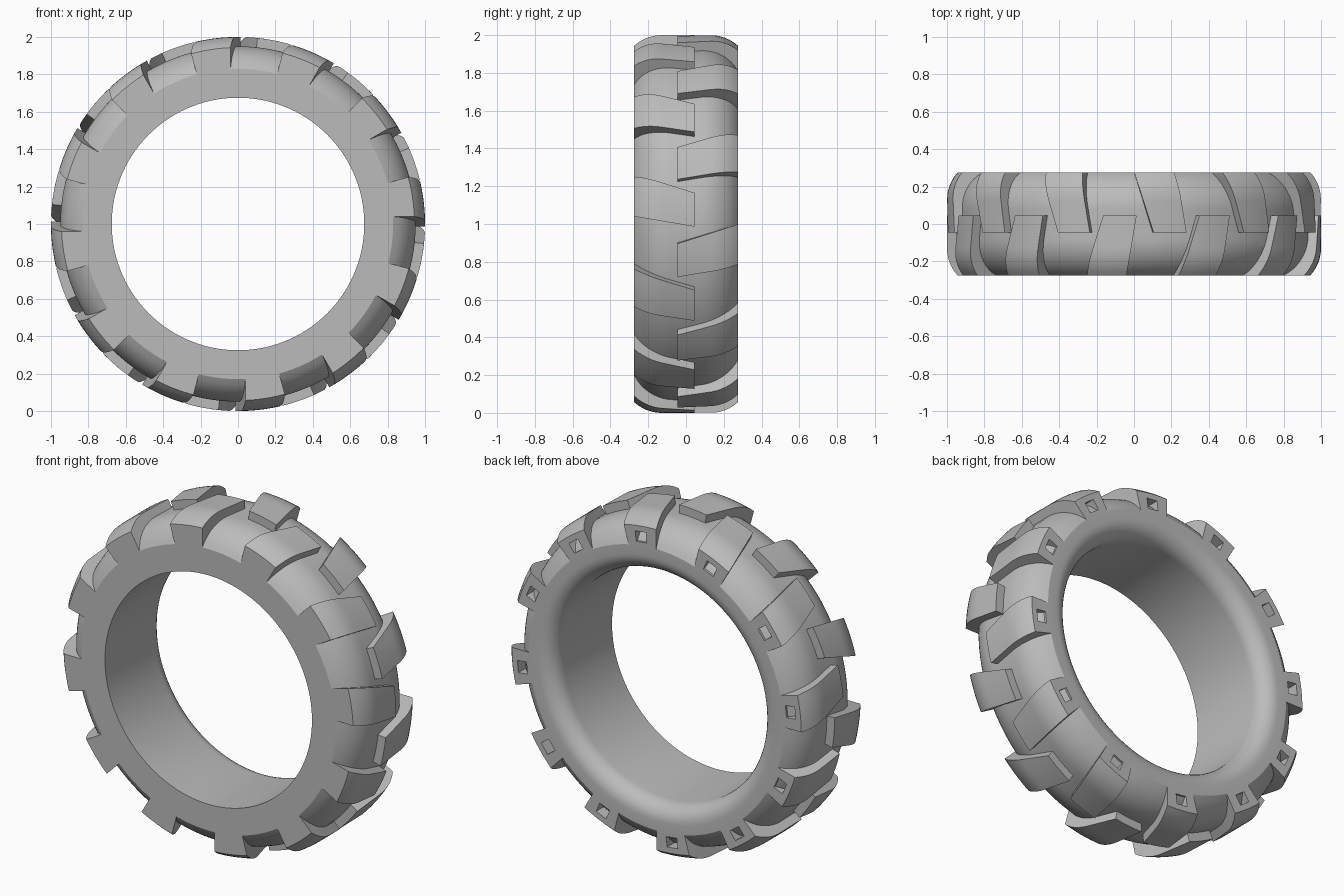
import bpy
import bmesh
from math import sin, cos, asin, pi, radians, sqrt

cube = bpy.data.objects.get("Cube")
if cube:
    bpy.data.objects.remove(cube, do_unlink=True)

HALF = 0.275      # half width of the tyre
BORE = 0.675      # inner radius
FILLET = 0.1      # rounding of the rear bore edge
LUGS = 12         # lugs on each side
INNER = 0.045     # how far each lug reaches past the middle
ACROSS = 6        # steps across a lug

rubber = bpy.data.materials.new("grey rubber")
rubber.use_nodes = True
colour = (0.5, 0.5, 0.5, 1)
rubber.diffuse_color = colour
rubber.node_tree.nodes["Principled BSDF"].inputs["Base Color"].default_value = colour


def shoulder(y, flat, top, radius):
    """Radius of a surface that is level in the middle and rounds off at the sides."""
    d = max(0, abs(y) - flat)
    return top - radius + sqrt(radius ** 2 - d ** 2)


def casing_radius(y):
    return shoulder(y, 0.08, 0.95, 0.218)


def lug_radius(y):
    return shoulder(y, 0.13, 1.0, 0.215)


def loft(name, rings, close_ends):
    """Skin a series of equal closed rings."""
    bm = bmesh.new()
    loops = [[bm.verts.new(p) for p in ring] for ring in rings]
    pairs = list(zip(loops, loops[1:]))
    if close_ends:
        bm.faces.new(loops[0])
        bm.faces.new(loops[-1])
    else:
        pairs.append((loops[-1], loops[0]))
    for a, b in pairs:
        for i in range(len(a)):
            j = (i + 1) % len(a)
            bm.faces.new((a[i], a[j], b[j], b[i]))
    bmesh.ops.recalc_face_normals(bm, faces=bm.faces)
    mesh = bpy.data.meshes.new(name)
    bm.to_mesh(mesh)
    bm.free()
    mesh.materials.append(rubber)
    return mesh


def place(name, mesh, turn=0):
    ob = bpy.data.objects.new(name, mesh)
    ob.location.z = 1
    ob.rotation_euler.y = turn
    bpy.context.collection.objects.link(ob)
    return ob


def smooth(ob):
    bpy.ops.object.select_all(action="DESELECT")
    ob.select_set(True)
    bpy.context.view_layer.objects.active = ob
    bpy.ops.object.shade_smooth_by_angle(angle=radians(30))


# Casing: flat front side, rounded tread, rounded rear bore edge
steps = 32
profile = [(BORE, -HALF)]
for i in range(steps + 1):
    y = -HALF + 2 * HALF * i / steps
    profile.append((casing_radius(y), y))
for i in range(9):
    a = pi / 2 * i / 8
    profile.append((BORE + FILLET * (1 - sin(a)), HALF - FILLET * (1 - cos(a))))
turns = 120
casing = [[(r * sin(2 * pi * k / turns), y, r * cos(2 * pi * k / turns))
           for r, y in profile] for k in range(turns)]
smooth(place("tyre_casing", loft("tyre_casing", casing, False)))


# Lugs: slanted blocks that follow the casing, one outer and one inner arc per ring
def lug_ring(side, t):
    y = -INNER + (HALF + INNER) * t
    left = radians(9.5 + 5.9 * t)
    offset = -0.014 + 0.054 * t
    outer, inner = [], []
    for row, r in ((outer, lug_radius(y)), (inner, casing_radius(y) - 0.003)):
        right = asin(offset / r)
        for i in range(ACROSS + 1):
            a = right + (left - right) * i / ACROSS
            row.append((-r * sin(a), side * y, r * cos(a)))
    return outer + inner[::-1]


# Square pocket in the end of a lug
def pocket_ring(side, y):
    middle = radians(8.9)
    outer, inner = [], []
    for row, r in ((outer, 0.91), (inner, 0.85)):
        for i in range(ACROSS + 1):
            u = 0.07 * (i / ACROSS - 0.5)
            row.append((-r * sin(middle) - u * cos(middle), side * y,
                        r * cos(middle) - u * sin(middle)))
    return outer + inner[::-1]


for label, side, shift in (("front", -1, 0), ("rear", 1, radians(-14.5))):
    rings = [lug_ring(side, i / 14) for i in range(15)]
    if side > 0:
        rings += [pocket_ring(side, HALF), pocket_ring(side, HALF - 0.1)]
    lug = loft(label + "_lug", rings, True)
    for k in range(LUGS):
        ob = place(f"{label}_lug_{k + 1}", lug, shift + 2 * pi * k / LUGS)
        if k == 0:
            smooth(ob)
